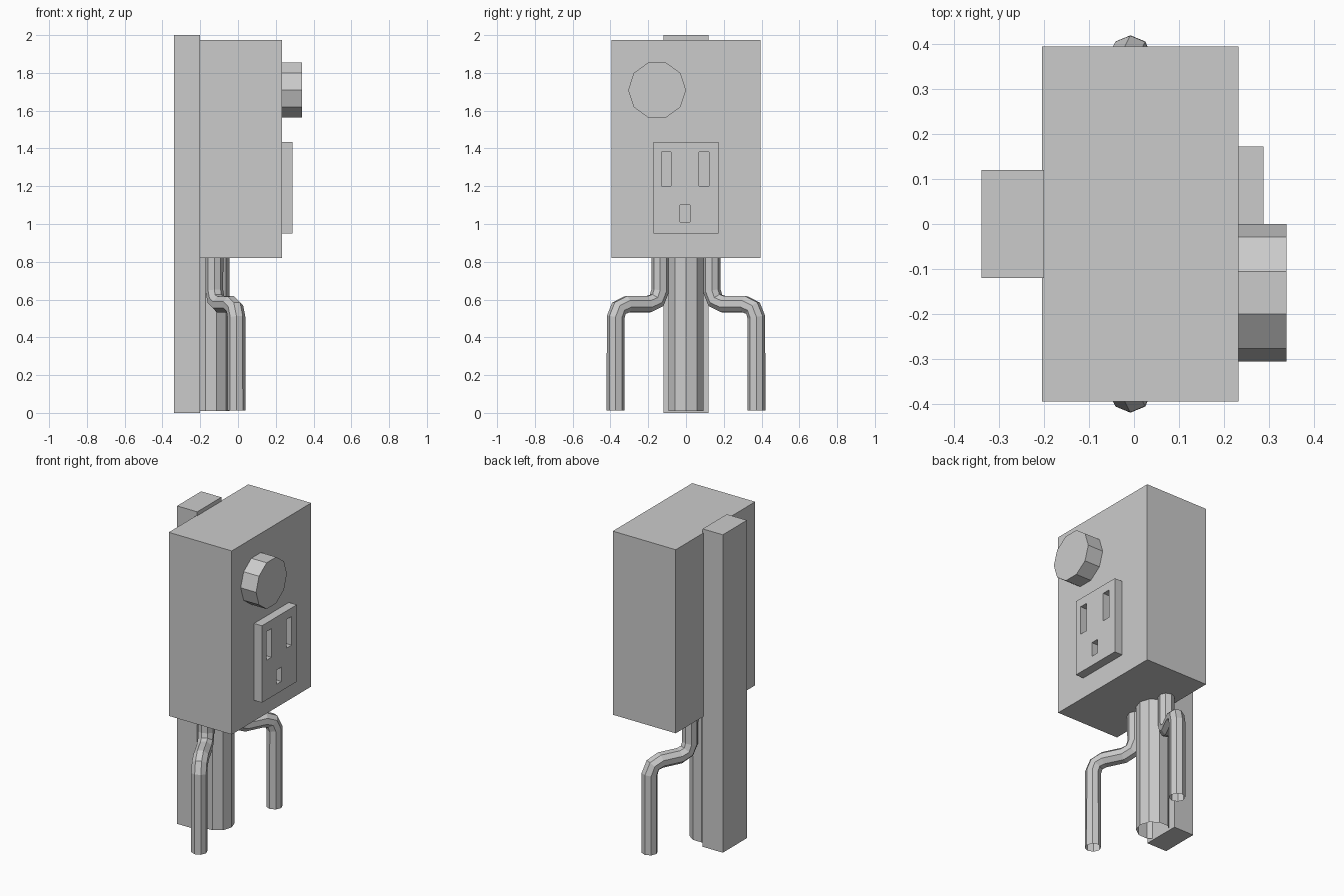
import bpy, bmesh, math
from mathutils import Vector, Matrix

if "Cube" in bpy.data.objects:
    bpy.data.objects.remove(bpy.data.objects["Cube"])


def make_object(name, bm):
    mesh = bpy.data.meshes.new(name)
    bm.to_mesh(mesh)
    bm.free()
    obj = bpy.data.objects.new(name, mesh)
    bpy.context.collection.objects.link(obj)
    return obj


def box(name, x, y, z):
    bm = bmesh.new()
    bmesh.ops.create_cube(bm, size=1)
    for v in bm.verts:
        for i, (a, b) in enumerate((x, y, z)):
            v.co[i] = a if v.co[i] < 0 else b
    return make_object(name, bm)


def cylinder(name, sides, radius, depth, matrix, caps=True):
    bm = bmesh.new()
    bmesh.ops.create_cone(bm, cap_ends=caps, segments=sides, radius1=radius,
                          radius2=radius, depth=depth, matrix=matrix)
    return make_object(name, bm)


def rounded_path(points, radius, steps):
    """Replace each inner corner with a short arc."""
    pts = [Vector(p) for p in points]
    path = [pts[0]]
    for a, b, c in zip(pts, pts[1:], pts[2:]):
        u, w = (a - b).normalized(), (c - b).normalized()
        centre = b + (u + w) * radius
        for i in range(steps + 1):
            t = i / steps * math.pi / 2
            path.append(centre - w * radius * math.cos(t) - u * radius * math.sin(t))
    return path + [pts[-1]]


def tube(name, path, radius):
    curve = bpy.data.curves.new(name, 'CURVE')
    curve.dimensions = '3D'
    curve.bevel_depth = radius
    curve.bevel_resolution = 2
    spline = curve.splines.new('POLY')
    spline.points.add(len(path) - 1)
    for p, co in zip(spline.points, path):
        p.co = (*co, 1)
    temp = bpy.data.objects.new(name + "_curve", curve)
    bpy.context.collection.objects.link(temp)
    deps = bpy.context.evaluated_depsgraph_get()
    mesh = bpy.data.meshes.new_from_object(temp.evaluated_get(deps))
    bpy.data.objects.remove(temp)
    for poly in mesh.polygons:
        poly.use_smooth = False
    obj = bpy.data.objects.new(name, mesh)
    bpy.context.collection.objects.link(obj)


# Mounting post and meter housing
box("mounting_post", (-0.34, -0.2), (-0.12, 0.12), (0, 2))
box("housing", (-0.205, 0.233), (-0.395, 0.395), (0.82, 1.975))

# Ten-sided dial on the face, with a vertex at the top
cylinder("dial", 10, 0.153, 0.107,
         Matrix.Translation((0.2865, -0.153, 1.709)) @ Matrix.Rotation(math.pi / 2, 4, 'Y')
         @ Matrix.Rotation(math.pi / 2, 4, 'Z') @ Matrix.Rotation(math.pi / 2, 4, 'Z'))

# Socket plate with three slots cut through to the housing
plate = box("socket_plate", (0.233, 0.288), (-0.173, 0.173), (0.95, 1.434))
slots = [((-0.13, -0.079), (1.2, 1.38)),
         ((0.07, 0.121), (1.2, 1.38)),
         ((-0.031, 0.02), (1.01, 1.1))]
for i, (y, z) in enumerate(slots):
    cutter = box(f"slot_cutter_{i}", (0.2, 0.32), y, z)
    cutter.hide_render = True
    mod = plate.modifiers.new("slot", 'BOOLEAN')
    mod.operation = 'DIFFERENCE'
    mod.solver = 'EXACT'
    mod.object = cutter
    bpy.context.view_layer.objects.active = plate
    bpy.ops.object.modifier_apply(modifier=mod.name)
    bpy.data.objects.remove(cutter)

# Open central conduit
cylinder("central_conduit", 10, 0.098, 0.83,
         Matrix.Translation((-0.143, 0, 0.425)) @ Matrix.Rotation(math.pi / 2, 4, 'Z'), caps=False)
# put a vertex towards the front of the socket side
conduit = bpy.data.objects["central_conduit"].data
far = max(conduit.vertices, key=lambda v: v.co.x).co
if abs(far.y) > 0.01:
    conduit.transform(Matrix.Translation((-0.143, 0, 0)) @ Matrix.Rotation(math.pi / 10, 4, 'Z')
                      @ Matrix.Translation((0.143, 0, 0)))

# Bent side conduits, mirrored
for name, s in (("left_conduit", -1), ("right_conduit", 1)):
    corners = [(-0.125, s * 0.137, 0.84), (-0.125, s * 0.137, 0.575),
               (-0.008, s * 0.373, 0.575), (-0.008, s * 0.373, 0.012)]
    tube(name, rounded_path(corners, 0.07, 2), 0.047)
